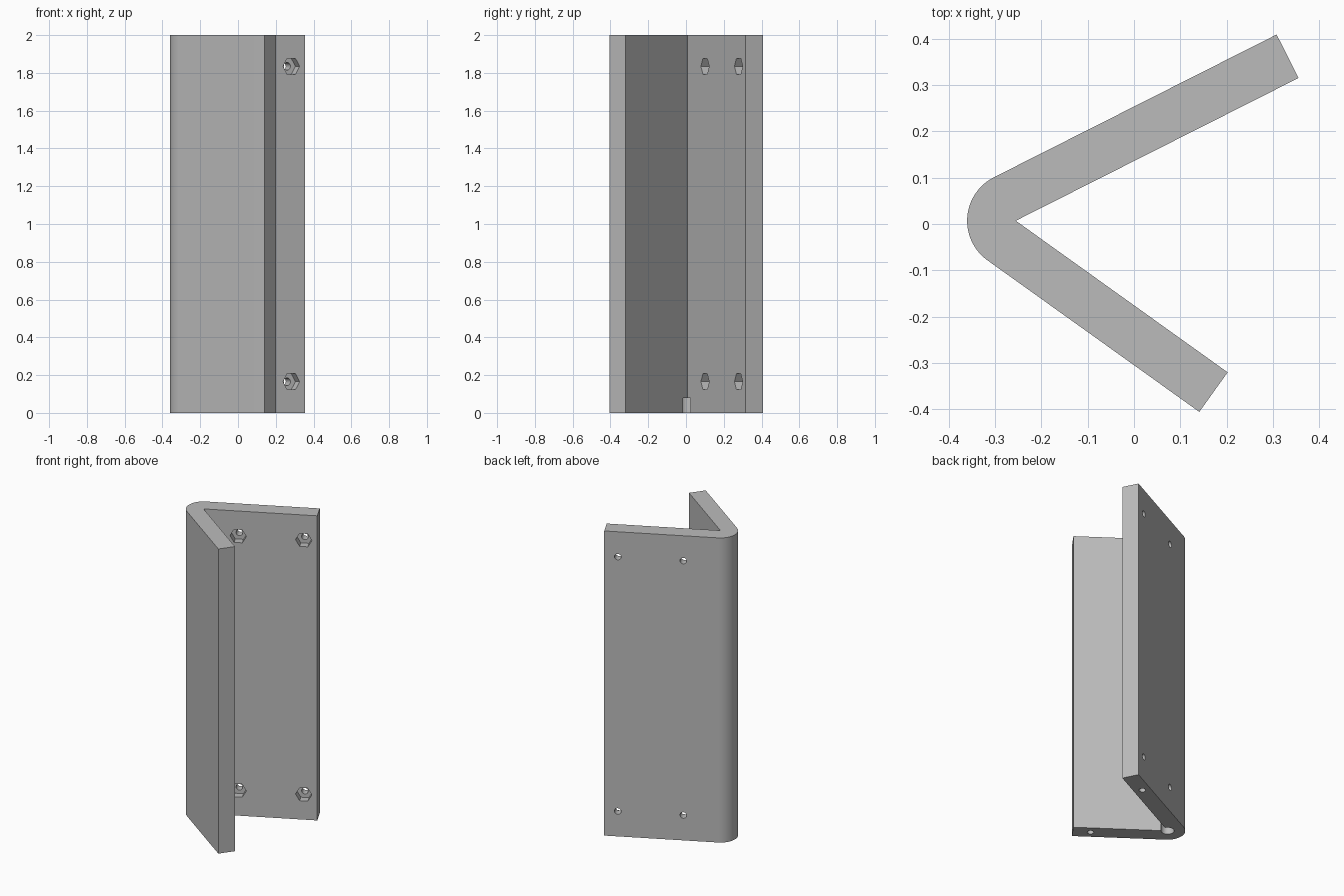
import bpy, bmesh, math
from mathutils import Vector, Matrix

HEIGHT = 2.0
THICK = 0.105
APEX = Vector((-0.255, 0.007, 0))
UP = Vector((0, 0, 1))

cube = bpy.data.objects.get("Cube")
if cube:
    bpy.data.objects.remove(cube, do_unlink=True)

grey = bpy.data.materials.new("plain grey")
grey.use_nodes = True
colour = (0.5, 0.5, 0.5, 1)
grey.diffuse_color = colour
grey.node_tree.nodes["Principled BSDF"].inputs["Base Color"].default_value = colour


def make_object(name, bm):
    bmesh.ops.recalc_face_normals(bm, faces=bm.faces)
    mesh = bpy.data.meshes.new(name)
    bm.to_mesh(mesh)
    bm.free()
    mesh.materials.append(grey)
    ob = bpy.data.objects.new(name, mesh)
    bpy.context.collection.objects.link(ob)
    return ob


class Leg:
    """Straight plate running from the apex along an angle in the plan."""

    def __init__(self, end, side):
        self.end = Vector(end)
        self.along = (self.end - APEX).normalized()
        self.out = UP.cross(self.along) * side   # towards the outer face

    def point(self, t, depth, z):
        return APEX + self.along * t + self.out * depth + UP * z


back = Leg((0.355, 0.315, 0), 1)
front = Leg((0.202, -0.320, 0), -1)

# V-shaped bracket with a rounded outer corner
a0 = math.atan2(back.out.y, back.out.x)
a1 = math.atan2(front.out.y, front.out.x) + 2 * math.pi
steps = 28
arc = [APEX + THICK * Vector((math.cos(a), math.sin(a), 0))
       for a in (a0 + (a1 - a0) * i / steps for i in range(steps + 1))]
outline = [APEX, back.end, back.end + back.out * THICK, *arc,
           front.end + front.out * THICK, front.end]
bm = bmesh.new()
base = bm.faces.new([bm.verts.new(p) for p in outline])
top = bmesh.ops.extrude_face_region(bm, geom=[base])["geom"]
bmesh.ops.translate(bm, vec=UP * HEIGHT,
                    verts=[v for v in top if isinstance(v, bmesh.types.BMVert)])
bracket = make_object("bracket", bm)


def cut(centre, axis, corner, radius, depth, sides=32, tip=0.0):
    """Cut a hole of the given depth, starting just outside the surface."""
    over = 0.02
    frame = Matrix((corner, axis.cross(corner), axis)).transposed().to_4x4()
    middle = centre + axis * (depth - over) / 2
    bm = bmesh.new()
    bmesh.ops.create_cone(bm, cap_ends=True, segments=sides, radius1=radius,
                          radius2=radius, depth=depth + over)
    # a drilled hole ends in a cone
    if tip:
        bm.faces.ensure_lookup_table()
        end = max(bm.faces, key=lambda f: f.calc_center_median().z)
        centre_vert = bmesh.ops.poke(bm, faces=[end])["verts"][0]
        centre_vert.co.z += tip
    # line one corner up with the chosen direction
    first = max(bm.verts, key=lambda v: v.co.x * 10 + v.co.y)
    turn = Matrix.Rotation(-math.atan2(first.co.y, first.co.x), 4, "Z")
    bm.transform(Matrix.Translation(middle) @ frame @ turn)
    cutter = make_object("hole_cutter", bm)
    cutter.hide_render = True
    mod = bracket.modifiers.new("hole", "BOOLEAN")
    mod.operation, mod.solver, mod.object = "DIFFERENCE", "EXACT", cutter
    bpy.context.view_layer.objects.active = bracket
    bpy.ops.object.modifier_apply(modifier=mod.name)
    bpy.data.objects.remove(cutter, do_unlink=True)


# Bolt holes through the back leg, with hexagonal nut pockets inside
for t in (0.208, 0.602):
    for z in (0.165, HEIGHT - 0.165):
        inner = back.point(t, 0, z)
        cut(inner, back.out, back.along, 0.049, 0.05, sides=6)
        cut(inner, back.out, back.along, 0.02, THICK + 0.02)

# Corner sockets and blind pin holes at both ends
for z, axis in ((0, UP), (HEIGHT, -UP)):
    cut(APEX + UP * z, axis, Vector((1, 0, 0)), 0.039, 0.08)
    cut(back.point(0.503, 0.0525, z), axis, back.along, 0.02, 0.1, tip=0.012)
    cut(front.point(0.456, 0.0525, z), axis, front.along, 0.02, 0.1)

# Smooth the round parts, keep the edges sharp
bpy.ops.object.select_all(action="DESELECT")
bracket.select_set(True)
bpy.context.view_layer.objects.active = bracket
bpy.ops.object.shade_smooth_by_angle(angle=math.radians(25))
